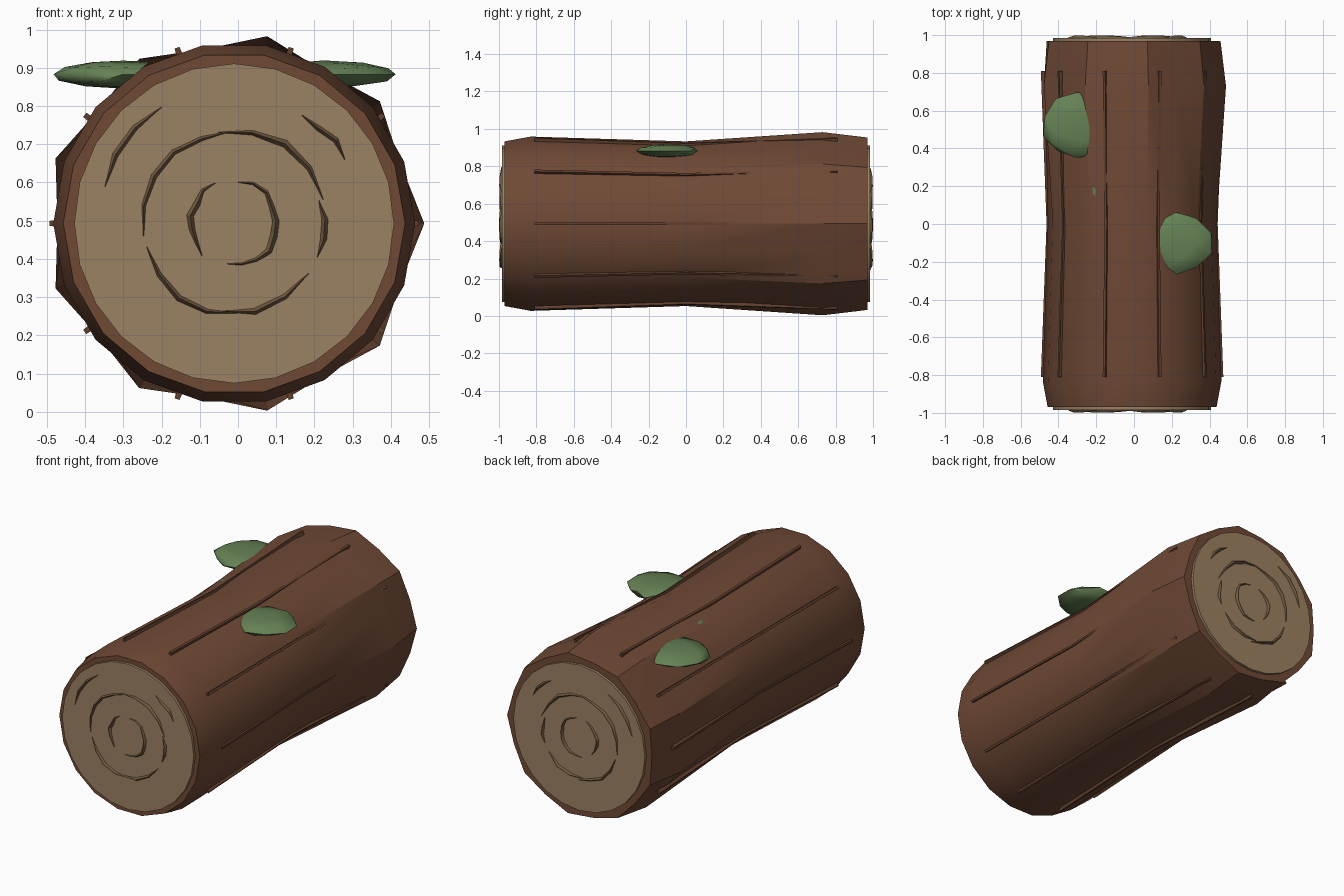
import bpy, bmesh, random
from math import sin, cos, pi, radians
from mathutils import Vector

if "Cube" in bpy.data.objects:
    bpy.data.objects.remove(bpy.data.objects["Cube"])

random.seed(4)
CX, CZ = -0.01, 0.493


def material(name, rgb):
    m = bpy.data.materials.new(name)
    m.diffuse_color = (*rgb, 1)
    m.use_nodes = True
    m.node_tree.nodes["Principled BSDF"].inputs["Base Color"].default_value = m.diffuse_color
    return m


BARK = material("bark_brown", (0.16, 0.067, 0.036))
RIDGE = material("ridge_brown", (0.12, 0.05, 0.027))
WOOD = material("cut_wood", (0.33, 0.22, 0.125))
RING = material("ring_brown", (0.16, 0.10, 0.05))
MOSS = material("moss_green", (0.13, 0.22, 0.09))


def finish(bm, name, mat, angle=30):
    bmesh.ops.recalc_face_normals(bm, faces=bm.faces)
    me = bpy.data.meshes.new(name)
    bm.to_mesh(me)
    bm.free()
    ob = bpy.data.objects.new(name, me)
    bpy.context.collection.objects.link(ob)
    me.materials.append(mat)
    bpy.ops.object.select_all(action='DESELECT')
    ob.select_set(True)
    bpy.context.view_layer.objects.active = ob
    bpy.ops.object.shade_smooth_by_angle(angle=radians(angle))
    return ob


def polar(r, a, y):
    return Vector((CX + r * cos(a), y, CZ + r * sin(a)))


def loft(bm, sections):
    """Skin closed loops of equal length and cap both ends."""
    loops = [[bm.verts.new(p) for p in s] for s in sections]
    n = len(loops[0])
    for a, b in zip(loops, loops[1:]):
        for i in range(n):
            bm.faces.new((a[i], a[(i + 1) % n], b[(i + 1) % n], b[i]))
    bm.faces.new(loops[0])
    bm.faces.new(loops[-1])


# Trunk: waisted, with nine knobs flaring out near the back end
bm = bmesh.new()
profile = [(-0.97, 0.447, 0.447), (-0.83, 0.473, 0.473), (0, 0.447, 0.447),
           (0.73, 0.497, 0.462), (0.97, 0.468, 0.452)]
loft(bm, [[polar(r0 if i % 2 == 0 else r1, i * pi / 9, y) for i in range(18)]
          for y, r0, r1 in profile])
finish(bm, "trunk", BARK)

# Thin bark ridges following the waist
for k in range(10):
    bm = bmesh.new()
    a = k * pi / 5
    sections = []
    for y, r in [(-0.81, 0.474), (-0.4, 0.459), (0, 0.444), (0.4, 0.459), (0.81, 0.474)]:
        sections.append([polar(r + dr, a + da, y) for dr, da in
                         ((-0.012, -0.018), (0.009, -0.014), (0.009, 0.014), (-0.012, 0.018))])
    loft(bm, sections)
    finish(bm, f"bark_ridge_{k + 1}", RIDGE)


# Cut end discs with broken growth rings
ARCS = [(0.112, -100, 85), (0.115, 115, 225),
        (0.243, 15, 100), (0.243, 92, 188), (0.24, 195, 272), (0.235, 262, 326),
        (0.232, 338, 375), (0.355, 122, 164), (0.338, 30, 58)]
for side, label in ((-1, "front"), (1, "back")):
    bm = bmesh.new()
    loft(bm, [[polar(r, i * pi / 12, side * y) for i in range(24)]
              for y, r in ((0.96, 0.418), (0.985, 0.418))])
    finish(bm, f"{label}_cut_face", WOOD)

    bm = bmesh.new()
    for r, start, end in ARCS:
        n = max(3, round((end - start) / 20))
        sections = []
        for i in range(n + 1):
            t = i / n
            w = 0.003 + 0.010 * sin(pi * t) * random.uniform(0.7, 1.1)
            a = radians(start + (end - start) * t)
            rr = r + random.uniform(-0.006, 0.006)
            h = 0.987 + 0.012 * sin(pi * t)
            sections.append([polar(rr - w, a, side * 0.98), polar(rr, a, side * h),
                             polar(rr + w, a, side * 0.98)])
        loft(bm, sections)
    finish(bm, f"{label}_growth_rings", RING)

# Flat moss clumps, mostly sunk into the top of the trunk
for i, (x, y, sx, sy, sz) in enumerate([(-0.3, 0.52, 0.19, 0.175, 0.038),
                                        (0.225, -0.1, 0.195, 0.17, 0.036),
                                        (-0.02, 0.18, 0.225, 0.17, 0.036)]):
    bm = bmesh.new()
    bmesh.ops.create_icosphere(bm, subdivisions=2, radius=1)
    for v in bm.verts:
        v.co *= random.uniform(0.93, 1.03)
        v.co = Vector((x + v.co.x * sx, y + v.co.y * sy, 0.883 + v.co.z * sz))
    finish(bm, f"moss_clump_{i + 1}", MOSS, 50)
